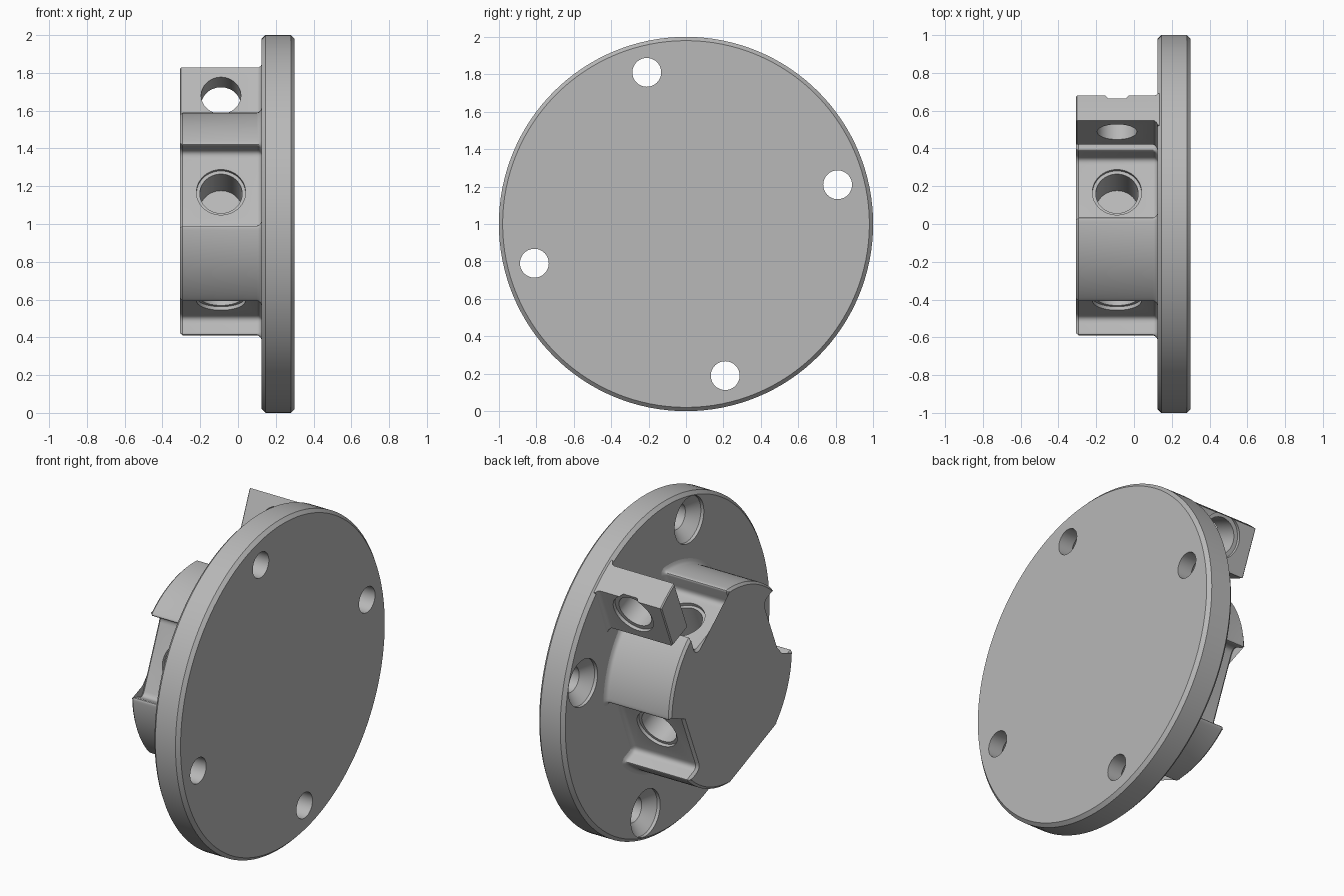
import bpy, bmesh
from math import sin, cos, asin, sqrt, radians, pi, atan2
from mathutils import Vector, Matrix

cube = bpy.data.objects.get("Cube")
if cube:
    bpy.data.objects.remove(cube, do_unlink=True)

metal = bpy.data.materials.new("light_grey_metal")
metal.use_nodes = True
GREY = (0.48, 0.48, 0.48, 1)
metal.diffuse_color = GREY
metal.node_tree.nodes["Principled BSDF"].inputs["Base Color"].default_value = GREY

AXIS_Z = 1.0                       # height of the disc axis
TILT = radians(-22.5)              # turn of the hub
R_HUB, FLOOR = 0.59, 0.44          # hub radius, distance of notch floors
FACE, FRONT, BACK = 0.125, -0.308, 0.30


def polar(r, a):
    return Vector((r * cos(a), r * sin(a)))


def build(name, bm):
    bmesh.ops.recalc_face_normals(bm, faces=bm.faces)
    mesh = bpy.data.meshes.new(name)
    bm.to_mesh(mesh)
    bm.free()
    mesh.materials.append(metal)
    ob = bpy.data.objects.new(name, mesh)
    bpy.context.collection.objects.link(ob)
    return ob


def skin(bm, rings):
    """Join rings of points into a closed body."""
    rows = [[bm.verts.new(p) for p in ring] for ring in rings]
    n = len(rows[0])
    for a, b in zip(rows, rows[1:]):
        for i in range(n):
            j = (i + 1) % n
            bm.faces.new((a[i], a[j], b[j], b[i]))
    bm.faces.new(rows[0])
    bm.faces.new(rows[-1])


def lathe(name, steps, place, sides=64):
    """Turned body from (distance, radius) steps along local z."""
    bm = bmesh.new()
    angles = [2 * pi * i / sides for i in range(sides)]
    skin(bm, [[place @ Vector((*polar(r, a), d)) for a in angles] for d, r in steps])
    return build(name, bm)


def grow(points, amount):
    """Offset a counter-clockwise outline outward."""
    out = []
    for i, p in enumerate(points):
        e1 = (p - points[i - 1]).normalized()
        e2 = (points[(i + 1) % len(points)] - p).normalized()
        n1, n2 = Vector((e1.y, -e1.x)), Vector((e2.y, -e2.x))
        out.append(p + (n1 + n2) * amount / (1 + n1.dot(n2)))
    return out


def loft(name, outline, steps, limit=2):
    """Body along x from a (y, z) outline with (x, offset) steps."""
    bm = bmesh.new()
    rings = []
    for x, off in steps:
        pts = [p * min(1, limit / p.length) for p in grow(outline, off)]
        rings.append([(x, p.x, p.y + AXIS_Z) for p in pts])
    skin(bm, rings)
    return build(name, bm)


def rounded(before, p, after, r, seg=5):
    """Small curve in place of the corner p."""
    a = p + (before - p).normalized() * r
    b = p + (after - p).normalized() * r
    return [a * (1 - t) ** 2 + p * 2 * t * (1 - t) + b * t * t
            for t in (i / seg for i in range(seg + 1))]


def radial(angle, x, offset=0):
    """Placement with local z pointing outward at an angle around the axis."""
    d = Vector((0, cos(angle), sin(angle)))
    t = Vector((0, -sin(angle), cos(angle)))
    return Matrix.Translation(Vector((x, 0, AXIS_Z)) + t * offset) @ d.to_track_quat('Z', 'Y').to_matrix().to_4x4()


def cut(ob, cutters):
    for c in cutters:
        mod = ob.modifiers.new("cut", 'BOOLEAN')
        mod.operation, mod.solver, mod.object = 'DIFFERENCE', 'EXACT', c
        bpy.context.view_layer.objects.active = ob
        bpy.ops.object.modifier_apply(modifier=mod.name)
        bpy.data.objects.remove(c, do_unlink=True)


# Mounting disc with chamfered rims and four countersunk screw holes
along_x = Matrix.Translation((0, 0, AXIS_Z)) @ Matrix.Rotation(pi / 2, 4, 'Y')
c = 0.02
disc = lathe("mounting_disc", [(FACE, 1 - c), (FACE + c, 1), (BACK - c, 1), (BACK, 1 - c)], along_x, 128)
cutters = []
for k in range(4):
    p = polar(0.837, radians(14.5) + k * pi / 2)
    place = Matrix.Translation((0, p.x, p.y)) @ along_x
    cutters.append(lathe("screw_cutter", [(FACE - 0.02, 0.14), (FACE + 0.02, 0.14),
                                          (FACE + 0.08, 0.077), (BACK + 0.1, 0.077)], place))
cut(disc, cutters)

# Hub outline: round body with four flat notches
notches = [TILT + pi / 2 * k for k in range(4)]
widths = [0.23, 0.19, 0.23, 0.23]
outline = []
for k, (a, w) in enumerate(zip(notches, widths)):
    n, t = polar(1, a), polar(1, a + pi / 2)
    half = asin(w / R_HUB)
    start, end = polar(R_HUB, a - half), polar(R_HUB, a + half)
    low, high = n * FLOOR - t * w, n * FLOOR + t * w
    stop = a + pi / 2 - asin(widths[(k + 1) % 4] / R_HUB)
    arc = [polar(R_HUB, a + half + (stop - a - half) * i / 16) for i in range(1, 16)]
    before = polar(R_HUB, a - half - 0.1)
    outline += rounded(before, start, low, 0.018, 4)
    outline += rounded(start, low, high, 0.035)
    outline += rounded(low, high, end, 0.035)
    outline += rounded(high, end, arc[0], 0.018, 4)
    outline += arc
fillet = [(FACE - 0.025, 0), (FACE - 0.015, 0.003), (FACE - 0.006, 0.011), (FACE, 0.025), (FACE + 0.01, 0.025)]
hub = loft("notched_hub", outline, [(FRONT, -0.014), (FRONT + 0.014, 0)] + fillet)

# Blind bores in the notch floors
cut(hub, [lathe("bore_cutter", [(0.19, 0.112), (FLOOR - 0.02, 0.112), (FLOOR - 0.02, 0.13), (0.7, 0.13)],
                radial(a, -0.09)) for a in notches])

# Clamp tab standing off the disc beside the hub
IN, OUT, BASE, R_TAB = 0.19, 0.35, 0.64, 0.993
n, t = polar(1, TILT), polar(1, TILT + pi / 2)
a0, a1 = (atan2(sqrt(R_TAB ** 2 - s * s), s) + TILT for s in (OUT, IN))
tab_outline = [n * IN + t * BASE, n * OUT + t * BASE]
tab_outline += [polar(R_TAB, a0 + (a1 - a0) * i / 8) for i in range(9)]
tab = loft("clamp_tab", tab_outline, [(FRONT, -0.006), (FRONT + 0.006, 0)] + fillet, R_TAB)
cut(tab, [lathe("tab_cutter", [(0.05, 0.105), (OUT - 0.02, 0.105), (OUT - 0.02, 0.13), (0.6, 0.13)],
                radial(TILT, -0.09, 0.815))])

# Smooth curved surfaces, keep machined edges sharp
for ob in (disc, hub, tab):
    bpy.ops.object.select_all(action='DESELECT')
    ob.select_set(True)
    bpy.context.view_layer.objects.active = ob
    bpy.ops.object.shade_smooth_by_angle(angle=radians(30))
